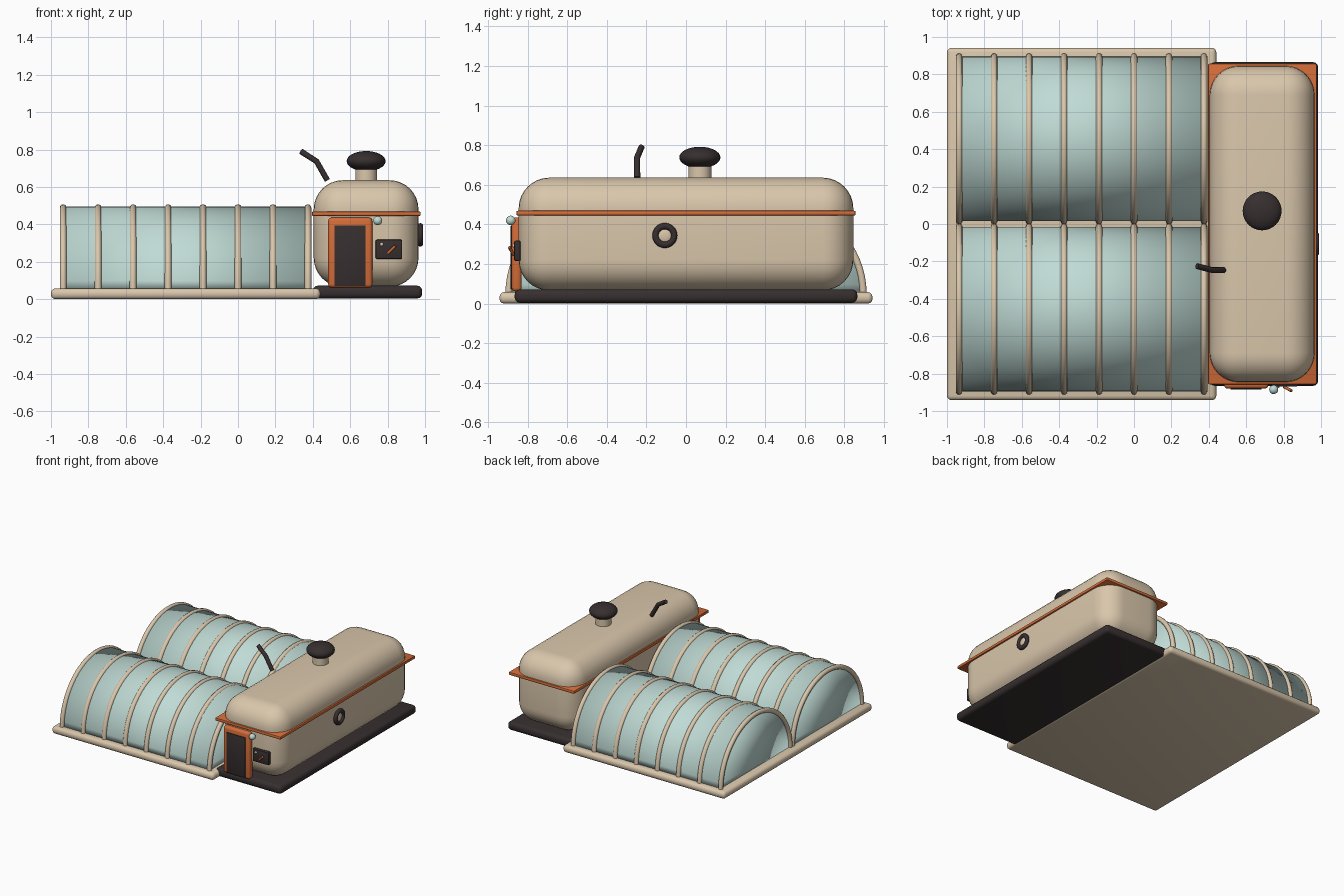
import bpy, bmesh, math
from mathutils import Vector

if "Cube" in bpy.data.objects:
    bpy.data.objects.remove(bpy.data.objects["Cube"])


def material(name, rgb):
    m = bpy.data.materials.new(name)
    m.diffuse_color = (*rgb, 1)
    m.use_nodes = True
    m.node_tree.nodes["Principled BSDF"].inputs["Base Color"].default_value = m.diffuse_color
    return m


CREAM = material("cream", (0.70, 0.57, 0.41))
ORANGE = material("burnt orange", (0.66, 0.15, 0.04))
DARK = material("dark brown", (0.038, 0.028, 0.029))
GLASS = material("pale aqua", (0.53, 0.71, 0.67))


def finish(ob, name, mat, smooth=True):
    ob.name = name
    ob.data.materials.clear()
    ob.data.materials.append(mat)
    if smooth:
        bpy.ops.object.select_all(action='DESELECT')
        ob.select_set(True)
        bpy.context.view_layer.objects.active = ob
        bpy.ops.object.shade_smooth_by_angle(angle=math.radians(40))
    return ob


def box(name, lo, hi, mat, bevel=0.0, segments=3):
    """Box between two corners, with rounded edges."""
    lo, hi = Vector(lo), Vector(hi)
    bpy.ops.mesh.primitive_cube_add(size=1)
    ob = bpy.context.object
    for v in ob.data.vertices:
        v.co = (lo + hi) / 2 + v.co * (hi - lo)
    if bevel:
        mod = ob.modifiers.new("rounding", 'BEVEL')
        mod.width, mod.segments = bevel, segments
        bpy.ops.object.modifier_apply(modifier=mod.name)
    return finish(ob, name, mat)


def tube(name, points, radius, mat):
    """Round tube along a path."""
    cu = bpy.data.curves.new(name, 'CURVE')
    cu.dimensions = '3D'
    cu.bevel_depth, cu.bevel_resolution, cu.use_fill_caps = radius, 3, True
    sp = cu.splines.new('POLY')
    sp.points.add(len(points) - 1)
    for p, co in zip(sp.points, points):
        p.co = (*co, 1)
    ob = bpy.data.objects.new(name, cu)
    bpy.context.collection.objects.link(ob)
    bpy.ops.object.select_all(action='DESELECT')
    ob.select_set(True)
    bpy.context.view_layer.objects.active = ob
    bpy.ops.object.convert(target='MESH')
    return finish(bpy.context.object, name, mat)


def ball(name, loc, scale, mat):
    bpy.ops.mesh.primitive_uv_sphere_add(segments=32, ring_count=16, radius=1, location=loc)
    ob = bpy.context.object
    ob.scale = scale
    return finish(ob, name, mat)


def arc(x, yc, r, z0, n=32):
    return [(x, yc + r * math.cos(math.pi * i / n), z0 + r * math.sin(math.pi * i / n))
            for i in range(n + 1)]


def tunnel(name, yc):
    """Closed half-cylinder cover, smooth all over."""
    bm = bmesh.new()
    a = [bm.verts.new(p) for p in arc(-0.935, yc, 0.44, 0.055)]
    b = [bm.verts.new(p) for p in arc(0.38, yc, 0.44, 0.055)]
    bm.faces.new(a)
    bm.faces.new(b)
    for i in range(len(a)):
        j = (i + 1) % len(a)
        bm.faces.new((a[i], a[j], b[j], b[i]))
    bmesh.ops.recalc_face_normals(bm, faces=bm.faces)
    for f in bm.faces:
        f.smooth = True
    me = bpy.data.meshes.new(name)
    bm.to_mesh(me)
    bm.free()
    ob = bpy.data.objects.new(name, me)
    bpy.context.collection.objects.link(ob)
    finish(ob, name, GLASS, smooth=False)


# Ground slabs
box("tunnel_base", (-1, -0.942, 0), (0.44, 0.942, 0.058), CREAM, 0.024)
box("house_base", (0.40, -0.865, 0.004), (0.985, 0.865, 0.072), DARK, 0.026)

# Two ribbed tunnels
for side, yc in (("front", -0.455), ("back", 0.455)):
    tunnel(side + "_tunnel", yc)
    for i in range(8):
        tube(f"{side}_rib_{i + 1}", arc(-0.935 + i * 0.187, yc, 0.44, 0.05), 0.018, CREAM)

# Long rounded house and its trim
box("house_body", (0.405, -0.845, 0.066), (0.965, 0.845, 0.636), CREAM, 0.155, 8)
box("house_trim", (0.395, -0.857, 0.444), (0.977, 0.857, 0.469), ORANGE, 0.008, 2)

# Door with dark panel
box("door_frame", (0.482, -0.88, 0.062), (0.718, -0.83, 0.436), ORANGE, 0.018)
box("door_panel", (0.516, -0.885, 0.07), (0.682, -0.877, 0.394), DARK, 0.003, 2)

# Control box, its buttons and lever
box("control_box", (0.735, -0.868, 0.215), (0.878, -0.835, 0.318), DARK, 0.008, 2)
ball("control_button", (0.768, -0.868, 0.293), (0.01, 0.01, 0.01), CREAM)
tube("control_lever", [(0.802, -0.87, 0.245), (0.842, -0.892, 0.285)], 0.008, ORANGE)

# Door lamp
ball("door_lamp", (0.747, -0.885, 0.42), (0.024, 0.024, 0.024), GLASS)

# Round window on the side
bpy.ops.mesh.primitive_torus_add(location=(0.975, -0.107, 0.344), rotation=(0, math.pi / 2, 0),
                                 major_radius=0.047, minor_radius=0.016,
                                 major_segments=32, minor_segments=10)
finish(bpy.context.object, "window_ring", DARK)
ball("window_glass", (0.968, -0.107, 0.344), (0.014, 0.04, 0.04), CREAM)

# Roof vent
bpy.ops.mesh.primitive_cylinder_add(vertices=32, radius=0.058, depth=0.10, location=(0.685, 0.07, 0.665))
finish(bpy.context.object, "vent_neck", CREAM)
ball("vent_cap", (0.685, 0.07, 0.738), (0.104, 0.104, 0.054), DARK)

# Bent roof handle
tube("roof_handle", [(0.478, -0.247, 0.635), (0.42, -0.247, 0.737), (0.337, -0.225, 0.79)], 0.016, DARK)
